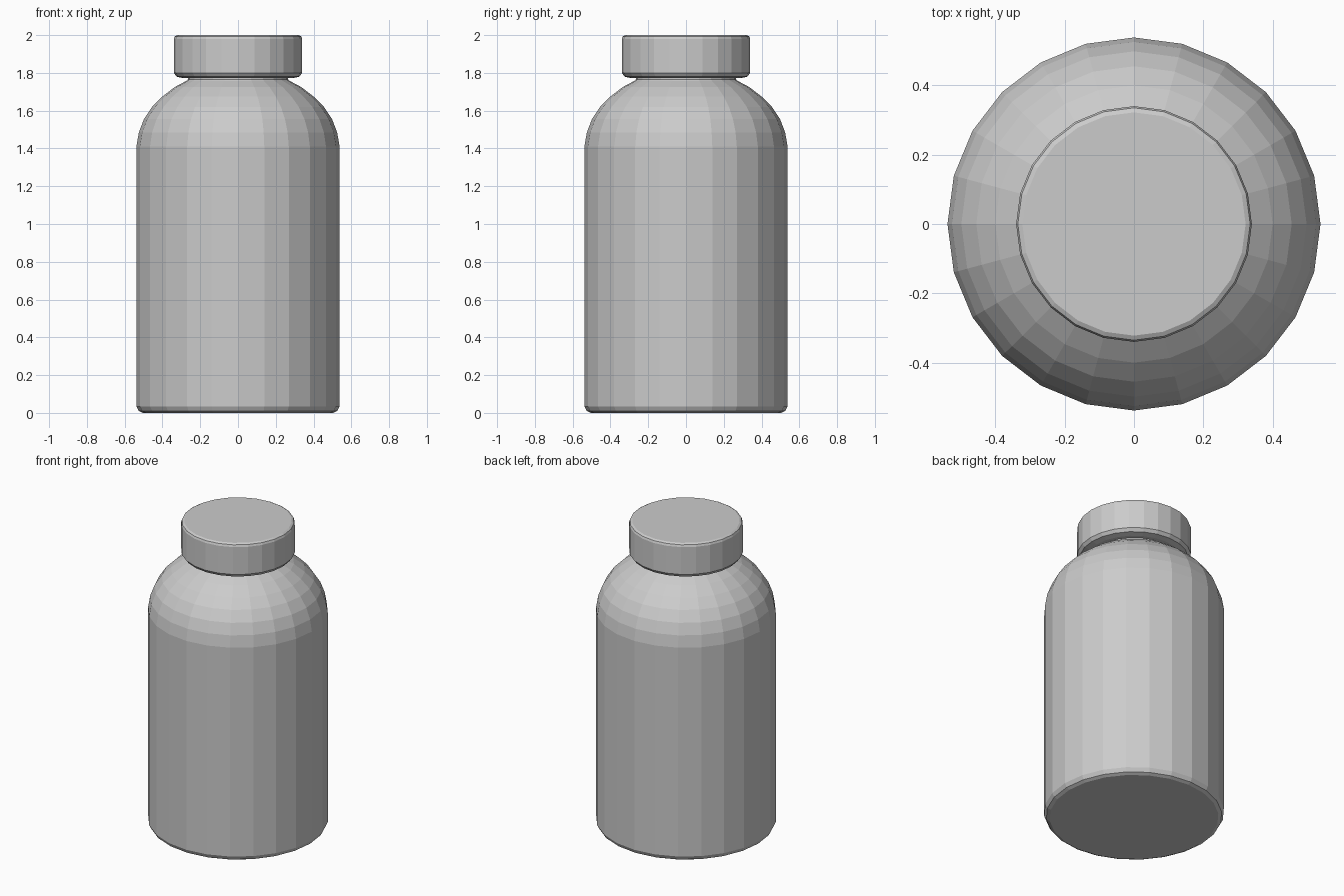
import bpy
import bmesh
from math import cos, sin, tau

if "Cube" in bpy.data.objects:
    bpy.data.objects.remove(bpy.data.objects["Cube"])

SIDES = 24


def lathe(name, profile):
    """Closed solid of revolution about z from (radius, height) points."""
    bm = bmesh.new()
    rings = [[bm.verts.new((r * cos(tau * i / SIDES), r * sin(tau * i / SIDES), z))
              for i in range(SIDES)] for r, z in profile]
    for low, high in zip(rings, rings[1:]):
        for i in range(SIDES):
            j = (i + 1) % SIDES
            bm.faces.new((low[i], low[j], high[j], high[i]))
    bm.faces.new(rings[0][::-1])
    bm.faces.new(rings[-1])
    mesh = bpy.data.meshes.new(name)
    bm.to_mesh(mesh)
    bm.free()
    obj = bpy.data.objects.new(name, mesh)
    bpy.context.collection.objects.link(obj)
    return obj


# Bottle body: bevelled foot, straight wall, rounded shoulder
lathe("bottle_body", [
    (0.505, 0.0), (0.525, 0.01), (0.538, 0.035), (0.538, 1.41),
    (0.525, 1.485), (0.498, 1.555), (0.455, 1.62), (0.40, 1.675),
    (0.335, 1.725), (0.275, 1.757), (0.265, 1.765), (0.265, 1.785),
])

# Screw cap: bevelled top and bottom edges
lathe("cap", [
    (0.29, 1.772), (0.325, 1.78), (0.34, 1.80),
    (0.34, 1.98), (0.335, 1.993), (0.322, 2.0),
])
